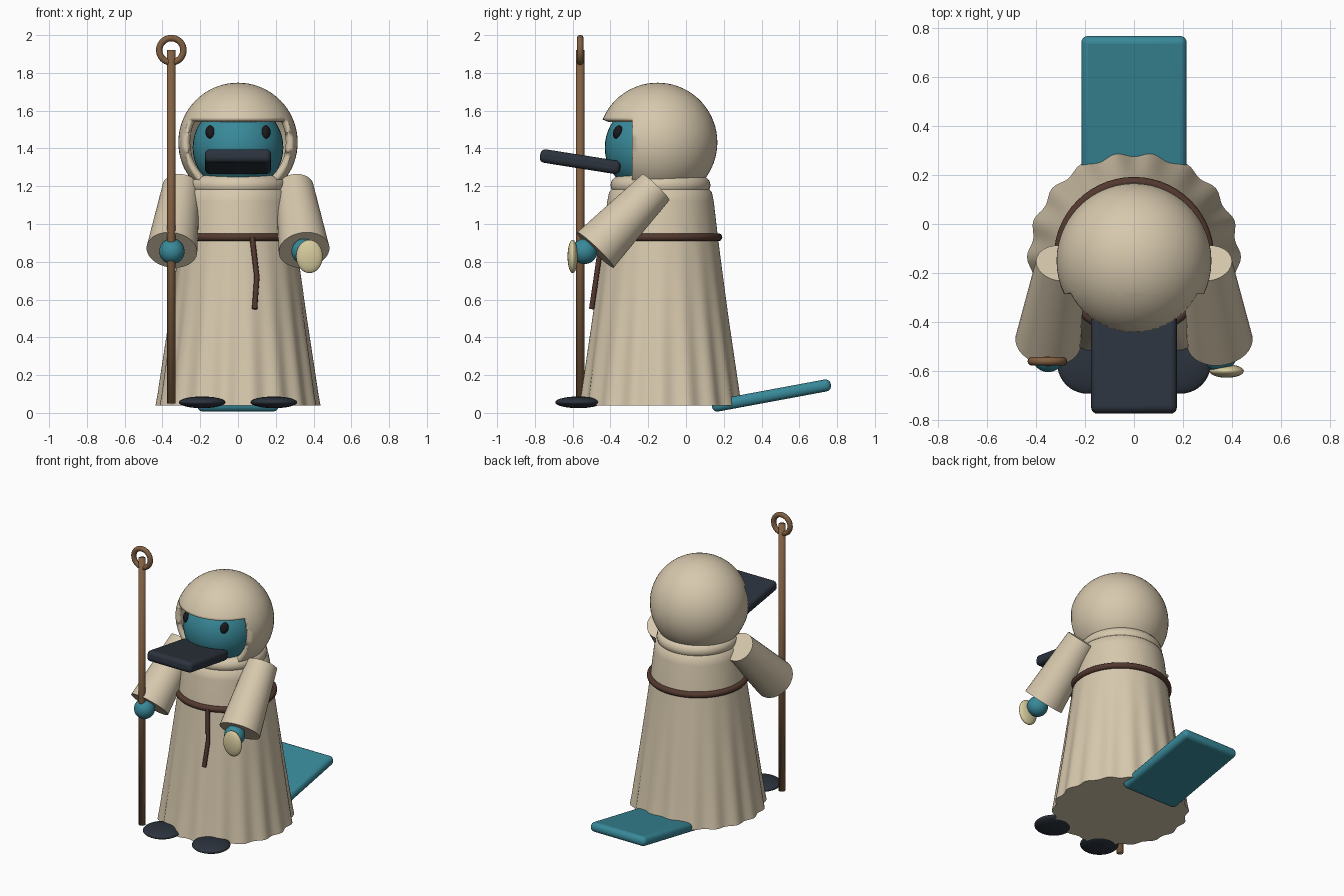
import bpy, bmesh, math
from mathutils import Vector, Matrix

if "Cube" in bpy.data.objects:
    bpy.data.objects.remove(bpy.data.objects["Cube"], do_unlink=True)


def material(name, rgb):
    m = bpy.data.materials.new(name)
    m.use_nodes = True
    m.diffuse_color = (*rgb, 1)
    m.node_tree.nodes["Principled BSDF"].inputs["Base Color"].default_value = (*rgb, 1)
    return m


CLOTH = material("cream cloth", (0.68, 0.58, 0.42))
TEAL = material("teal skin", (0.04, 0.25, 0.32))
SLATE = material("dark slate", (0.025, 0.033, 0.047))
BLACK = material("eye black", (0.01, 0.01, 0.013))
CORD = material("brown cord", (0.085, 0.04, 0.028))
WOOD = material("staff wood", (0.22, 0.115, 0.055))
SHELL = material("pale yellow", (0.68, 0.6, 0.34))
AXIS_Y = -0.135   # centre line of the robe


def finish(name, mat, angle=40):
    ob = bpy.context.object
    ob.name = ob.data.name = name
    ob.data.materials.clear()
    ob.data.materials.append(mat)
    if angle:
        bpy.ops.object.shade_smooth_by_angle(angle=math.radians(angle))
    else:
        bpy.ops.object.shade_smooth()
    return ob


def ellipsoid(name, mat, centre, radii, rot=(0, 0, 0)):
    bpy.ops.mesh.primitive_uv_sphere_add(segments=40, ring_count=24, location=centre, rotation=rot)
    bpy.context.object.scale = radii
    return finish(name, mat, 0)


def ring(name, mat, centre, major, minor, rot=(0, 0, 0), squash=1):
    bpy.ops.mesh.primitive_torus_add(major_segments=56, minor_segments=14, major_radius=major,
                                     minor_radius=minor, location=centre, rotation=rot)
    bpy.context.object.scale.z = squash
    return finish(name, mat, 0)


def tapered(name, mat, start, end, r1, r2, angle=40, sides=32):
    a, b = Vector(start), Vector(end)
    bpy.ops.mesh.primitive_cone_add(vertices=sides, radius1=r1, radius2=r2, depth=(b - a).length,
                                    location=(a + b) / 2)
    bpy.context.object.rotation_euler = (b - a).to_track_quat("Z", "Y").to_euler()
    return finish(name, mat, angle)


def slab(name, mat, centre, size, tilt, bevel):
    bpy.ops.mesh.primitive_cube_add(size=1, location=centre, rotation=(math.radians(tilt), 0, 0))
    ob = bpy.context.object
    ob.data.transform(Matrix.Diagonal((*size, 1)))
    mod = ob.modifiers.new("rounded", "BEVEL")
    mod.width, mod.segments = bevel, 4
    return finish(name, mat)


def mesh_object(name, bm, mat):
    me = bpy.data.meshes.new(name)
    bm.to_mesh(me)
    bm.free()
    ob = bpy.data.objects.new(name, me)
    bpy.context.collection.objects.link(ob)
    bpy.ops.object.select_all(action="DESELECT")
    ob.select_set(True)
    bpy.context.view_layer.objects.active = ob
    return finish(name, mat)


# Robe: lofted rings whose folds fade out towards the belt
def build_robe():
    bm = bmesh.new()
    sides, folds = 144, 18
    profile = [(0.04, 0.427), (0.1, 0.417), (0.3, 0.389), (0.5, 0.361), (0.7, 0.335),
               (0.93, 0.304), (1.12, 0.282), (1.17, 0.272), (1.2, 0.24)]
    loops = []
    for z, r in profile:
        depth = 0.010 * max(0, 1 - z / 0.85)
        loop = []
        for i in range(sides):
            a = math.tau * i / sides
            rr = r + depth * math.cos(folds * a)
            loop.append(bm.verts.new((rr * math.cos(a), AXIS_Y + rr * math.sin(a), z)))
        loops.append(loop)
    for low, high in zip(loops, loops[1:]):
        for i in range(sides):
            j = (i + 1) % sides
            bm.faces.new((low[i], low[j], high[j], high[i]))
    bm.faces.new(loops[0][::-1])
    bm.faces.new(loops[-1])
    mesh_object("robe", bm, CLOTH)


# Hood: hollow sphere with the face opening cut out below the brim
def build_hood():
    bm = bmesh.new()
    bmesh.ops.create_uvsphere(bm, u_segments=56, v_segments=36, radius=0.316)
    bmesh.ops.translate(bm, verts=bm.verts, vec=(0, -0.15, 1.432))
    brim, front = 1.553, -0.285
    for co, no in (((0, 0, brim), (0, 0, 1)), ((0, front, 0), (0, 1, 0))):
        bmesh.ops.bisect_plane(bm, geom=bm.verts[:] + bm.edges[:] + bm.faces[:],
                               plane_co=co, plane_no=no)
    gone = [f for f in bm.faces
            if f.calc_center_median().z < brim and f.calc_center_median().y < front]
    bmesh.ops.delete(bm, geom=gone, context="FACES")
    ob = mesh_object("hood", bm, CLOTH)
    mod = ob.modifiers.new("thickness", "SOLIDIFY")
    mod.thickness, mod.offset = 0.035, -1


build_robe()
build_hood()
ring("collar", CLOTH, (0, AXIS_Y, 1.205), 0.205, 0.06, squash=0.9)

# Belt and its hanging end
ring("belt", CORD, (0, AXIS_Y, 0.93), 0.306, 0.021)
curve = bpy.data.curves.new("belt_end", "CURVE")
curve.dimensions = "3D"
curve.bevel_depth, curve.bevel_resolution, curve.use_fill_caps = 0.014, 3, True
spline = curve.splines.new("POLY")
points = [(0.075, -0.445, 0.93), (0.1, -0.475, 0.72), (0.088, -0.5, 0.55)]
spline.points.add(len(points) - 1)
for p, co in zip(spline.points, points):
    p.co = (*co, 1)
curve.materials.append(CORD)
bpy.context.collection.objects.link(bpy.data.objects.new("belt_end", curve))

# Head, beak and tail
ellipsoid("head", TEAL, (0, -0.19, 1.405), (0.24, 0.24, 0.24))
slab("beak", SLATE, (0, -0.56, 1.33), (0.35, 0.43, 0.072), -9, 0.026)
slab("tail", TEAL, (0, 0.452, 0.092), (0.43, 0.64, 0.064), 10.5, 0.028)

# Paired parts
for side, s in (("left", 1), ("right", -1)):
    ellipsoid(side + "_eye", BLACK, (s * 0.148, -0.362, 1.487), (0.026, 0.02, 0.036),
              (math.radians(-15), math.radians(s * 18), math.radians(s * 38)))
    tapered(side + "_sleeve", CLOTH, (s * 0.35, -0.48, 0.862), (s * 0.3, -0.16, 1.195), 0.135, 0.1)
    ellipsoid(side + "_hand", TEAL, (s * 0.35, -0.537, 0.855), (0.067, 0.067, 0.067))
    ellipsoid(side + "_foot", SLATE, (s * 0.19, -0.57, 0.056), (0.123, 0.122, 0.031))

# Held shell, staff and staff ring
ellipsoid("held_shell", SHELL, (0.378, -0.6, 0.828), (0.07, 0.027, 0.088))
tapered("staff", WOOD, (-0.353, -0.56, 0.05), (-0.353, -0.56, 1.92), 0.022, 0.022, angle=0, sides=16)
ring("staff_ring", WOOD, (-0.353, -0.56, 1.92), 0.064, 0.017, (math.pi / 2, 0, 0))
